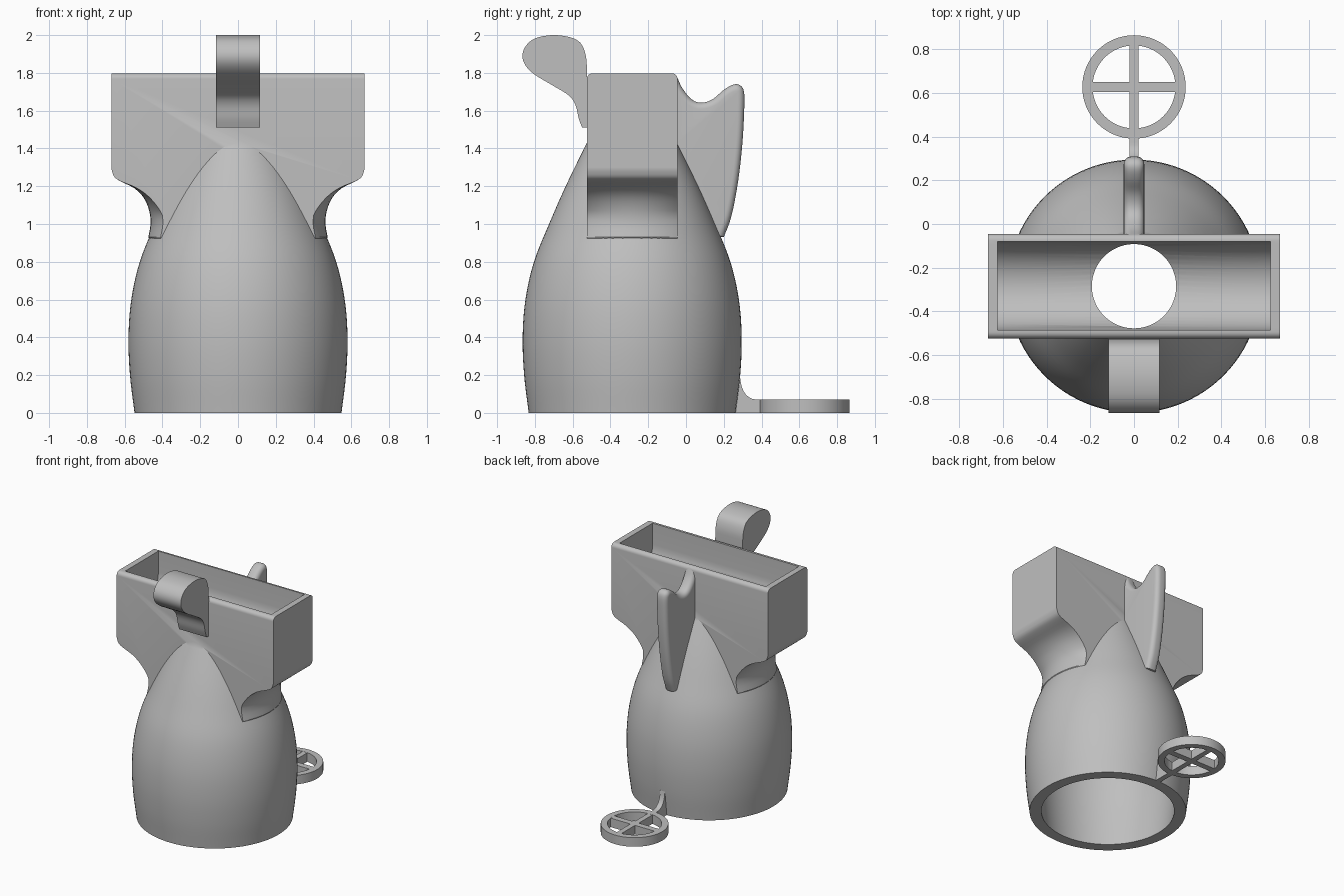
import bpy, bmesh, math
from mathutils import Vector

cube = bpy.data.objects.get("Cube")
if cube:
    bpy.data.objects.remove(cube, do_unlink=True)

grey = bpy.data.materials.new("plain grey")
grey.use_nodes = True
grey.diffuse_color = (0.52, 0.52, 0.52, 1)
grey.node_tree.nodes["Principled BSDF"].inputs["Base Color"].default_value = grey.diffuse_color

AXIS = -0.285   # y of the body's centre line
HALF = 0.24     # half depth of the hopper


def spline(pts, n=5):
    """Smooth curve through the given points."""
    p = [Vector(q) for q in pts]
    p = [2 * p[0] - p[1]] + p + [2 * p[-1] - p[-2]]
    out = []
    for a, b, c, d in zip(p, p[1:], p[2:], p[3:]):
        for k in range(n):
            t = k / n
            out.append(0.5 * (2 * b + (c - a) * t + (2 * a - 5 * b + 4 * c - d) * t * t
                              + (3 * b - a - 3 * c + d) * t ** 3))
    return out + [p[-2]]


def loft(name, rings, closed=False):
    """Skin a list of equal rings, with end caps or joined end to end."""
    bm = bmesh.new()
    vs = [[bm.verts.new(co) for co in ring] for ring in rings]
    pairs = list(zip(vs, vs[1:]))
    if closed:
        pairs.append((vs[-1], vs[0]))
    else:
        bm.faces.new(vs[0])
        bm.faces.new(vs[-1])
    for a, b in pairs:
        for i in range(len(a)):
            j = (i + 1) % len(a)
            bm.faces.new((a[i], a[j], b[j], b[i]))
    bmesh.ops.recalc_face_normals(bm, faces=bm.faces)
    me = bpy.data.meshes.new(name)
    bm.to_mesh(me)
    bm.free()
    ob = bpy.data.objects.new(name, me)
    bpy.context.collection.objects.link(ob)
    me.materials.append(grey)
    return ob


def activate(ob):
    bpy.ops.object.select_all(action='DESELECT')
    ob.select_set(True)
    bpy.context.view_layer.objects.active = ob


def smooth(ob):
    activate(ob)
    bpy.ops.object.shade_smooth_by_angle(angle=math.radians(30))


def revolve(name, profile, n=96):
    return loft(name, [[(r * math.cos(math.tau * k / n), AXIS + r * math.sin(math.tau * k / n), z)
                        for k in range(n)] for r, z in profile])


def extrude_x(name, outline, half):
    return loft(name, [[(x, y, z) for y, z in outline] for x in (-half, half)])


def combine(ob, other, operation):
    mod = ob.modifiers.new(operation, 'BOOLEAN')
    mod.operation, mod.solver, mod.object = operation, 'EXACT', other
    activate(ob)
    bpy.ops.object.modifier_apply(modifier=mod.name)
    bpy.data.objects.remove(other, do_unlink=True)


# Body: tall ogive shell
body = revolve("body", spline([(0.548, 0), (0.572, 0.2), (0.58, 0.4), (0.565, 0.6), (0.52, 0.8),
                               (0.44, 1.0), (0.352, 1.2), (0.24, 1.43), (0.225, 1.46)]))

# Hopper: wide box whose underside sweeps in to follow the round body
side = [Vector((0.67, 1.3))] + spline([(0.67, 1.29), (0.655, 1.25), (0.62, 1.225), (0.55, 1.19), (0.5, 1.14),
                                       (0.47, 1.07), (0.463, 1.0), (0.475, 0.93)], 3) + [Vector((0.44, 0.86))]
sections = []
for i in range(-12, 13):
    steps = [0, 0.05, 0.1, 0.14, 0.17, 0.19, 0.21, 0.218, 0.225, 0.231, 0.236, 0.239, HALF]
    d = math.copysign(steps[abs(i)], i)
    e = max(0, abs(d) - 0.21) / 0.03
    top = 1.768 + 0.03 * math.sqrt(max(0, 1 - e * e))
    pull = 0.475 - math.sqrt(0.475 ** 2 - d * d)
    half = [(0.67, top)]
    for x, z in side:
        w = min(1, max(0, (1.23 - z) / 0.18))
        half.append((x - pull * w, z))
    ring = half + [(-x, z) for x, z in reversed(half)]
    sections.append([(x, AXIS + d, z) for x, z in ring])
hopper = loft("hopper", sections)
combine(body, hopper, 'UNION')

# Hollow: round-bottomed trough running down into the bell-shaped inside
trough_outline = [(-0.485, 1.9)] + [(AXIS + 0.0025 - 0.2025 * math.cos(math.pi * k / 24),
                                     1.635 - 0.2025 * math.sin(math.pi * k / 24))
                                    for k in range(25)] + [(-0.08, 1.9)]
combine(body, extrude_x("trough_cutter", trough_outline, 0.625), 'DIFFERENCE')
inner = spline([(0.46, -0.05), (0.485, 0.2), (0.495, 0.4), (0.48, 0.6), (0.435, 0.8),
                (0.36, 1.0), (0.27, 1.2), (0.193, 1.38)]) + [Vector((0.193, 1.7))]
combine(body, revolve("inside_cutter", inner), 'DIFFERENCE')
smooth(body)

# Front hook: curled tab on the hopper's front face
hook = spline([(-0.55, 1.51), (-0.568, 1.56), (-0.585, 1.63), (-0.62, 1.68), (-0.7, 1.73), (-0.8, 1.79),
               (-0.85, 1.84), (-0.866, 1.89), (-0.85, 1.94), (-0.8, 1.982), (-0.71, 2.0), (-0.62, 1.99),
               (-0.56, 1.96), (-0.53, 1.89), (-0.524, 1.8)], 4) + [Vector((-0.524, 1.51))]
smooth(extrude_x("front_hook", hook, 0.117))

# Rear fin: rounded outer edge, square edge buried in the body
outer = spline([(-0.05, 1.785), (-0.02, 1.72), (0.03, 1.66), (0.08, 1.642), (0.14, 1.66), (0.2, 1.71),
                (0.25, 1.738), (0.285, 1.735), (0.307, 1.7), (0.308, 1.6), (0.298, 1.42),
                (0.275, 1.22), (0.24, 1.04), (0.2, 0.93)], 4)
buried = [(0.165, 0.93), (0.12, 1.0), (0.04, 1.2), (-0.06, 1.42), (-0.06, 1.785)]
normals = []
for i in range(len(outer)):
    t = (outer[min(i + 1, len(outer) - 1)] - outer[max(i - 1, 0)]).normalized()
    normals.append(Vector((t.y, -t.x)))
ROUND, FIN_HALF = 0.034, 0.047
layers = []
for k in list(range(-6, 0)) + list(range(1, 7)):
    a = math.pi / 2 * (abs(k) - 1) / 5
    x = math.copysign(FIN_HALF - ROUND + ROUND * math.sin(a), k)
    inset = ROUND * (1 - math.cos(a))
    edge = [p + n * inset for p, n in zip(outer, normals)]
    layers.append([(x, y, z) for y, z in edge + buried])
smooth(loft("rear_fin", layers))

# Strainer ring at the foot
RING_Y, RING_H = 0.628, 0.07
ring_rings = []
for k in range(64):
    c, s = math.cos(math.tau * k / 64), math.sin(math.tau * k / 64)
    ring_rings.append([(r * c, RING_Y + r * s, z)
                       for r, z in ((0.19, 0), (0.237, 0), (0.237, RING_H), (0.19, RING_H))])
smooth(loft("foot_ring", ring_rings, closed=True))


# Cross spokes
def spoke(name, hx, hy):
    loft(name, [[(sx * hx, RING_Y + sy * hy, z) for sx, sy in ((-1, -1), (1, -1), (1, 1), (-1, 1))]
                for z in (0, RING_H - 0.001)])


spoke("cross_spoke", 0.2, 0.023)
spoke("long_spoke", 0.02, 0.2)

# Stem joining the ring to the body, flaring up the wall
flare = spline([(0.286, 0.19), (0.295, 0.14), (0.315, 0.1), (0.35, 0.075), (0.4, RING_H)], 4)
stem = [(0.24, 0), (0.255, 0.19)] + flare + [(0.41, RING_H), (0.41, 0)]
smooth(extrude_x("ring_stem", stem, 0.02))
